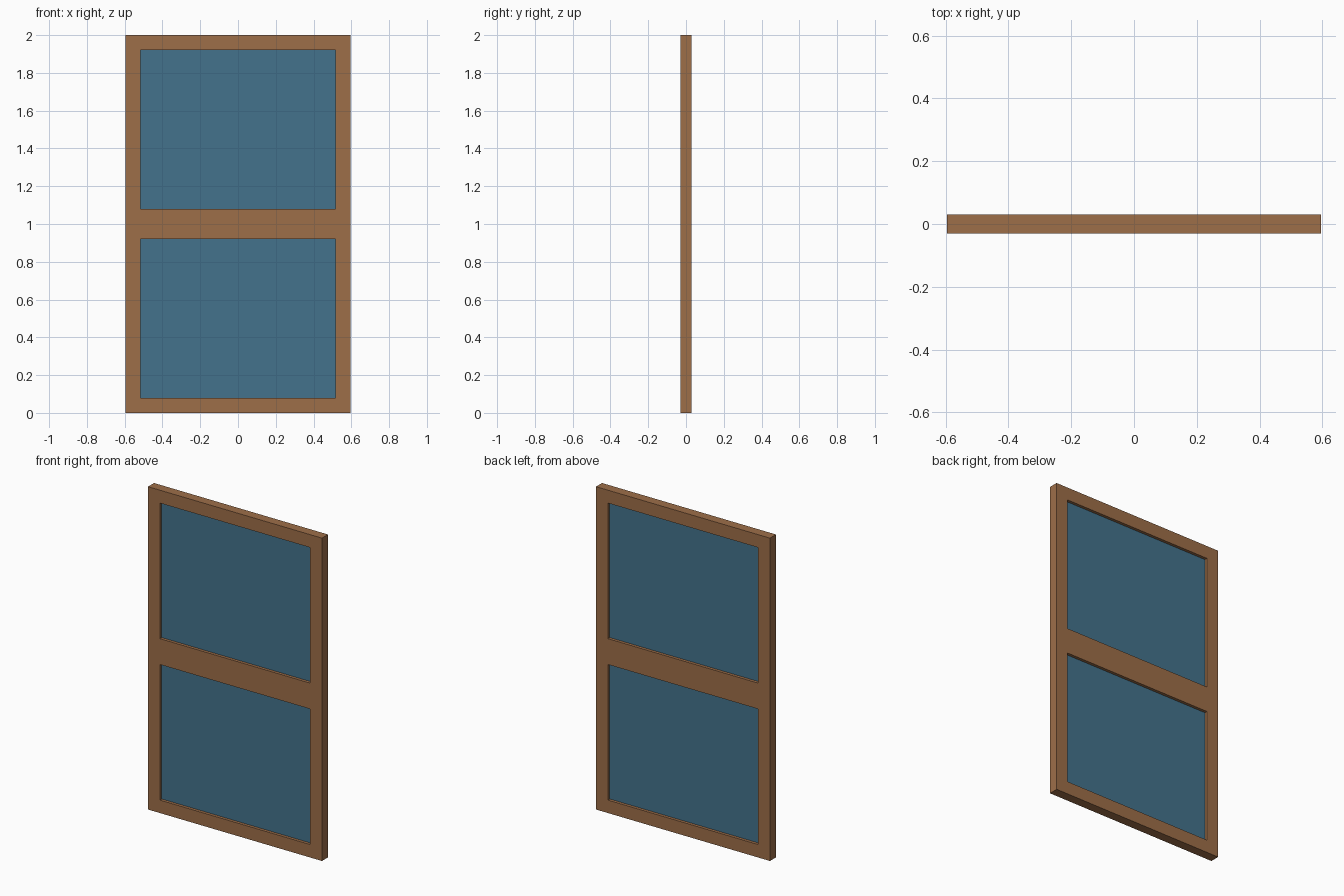
import bpy, bmesh

if "Cube" in bpy.data.objects:
    bpy.data.objects.remove(bpy.data.objects["Cube"])

W, D, H = 0.596, 0.0295, 2.0      # half width, half depth, height
PX = 0.515                        # half width of the openings
ROWS = [0.0, 0.08, 0.92, 1.08, 1.92, H]
COLS = [-W, -PX, PX, W]
GLASS = 0.011                     # half thickness of the panes


def material(name, rgb):
    m = bpy.data.materials.new(name)
    m.diffuse_color = (*rgb, 1)
    m.use_nodes = True
    m.node_tree.nodes["Principled BSDF"].inputs["Base Color"].default_value = m.diffuse_color
    return m


def finish(name, bm, mat):
    bmesh.ops.recalc_face_normals(bm, faces=bm.faces)
    me = bpy.data.meshes.new(name)
    bm.to_mesh(me)
    bm.free()
    me.materials.append(mat)
    ob = bpy.data.objects.new(name, me)
    bpy.context.collection.objects.link(ob)
    return ob


wood = material("brown wood", (0.34, 0.157, 0.066))
glass = material("blue glass", (0.056, 0.169, 0.262))

# Frame: a grid with the two pane cells left open, extruded through its depth
bm = bmesh.new()
grid = [[bm.verts.new((x, -D, z)) for x in COLS] for z in ROWS]
for r in range(5):
    for c in range(3):
        if c == 1 and r in (1, 3):
            continue
        bm.faces.new((grid[r][c], grid[r][c + 1], grid[r + 1][c + 1], grid[r + 1][c]))
ext = bmesh.ops.extrude_face_region(bm, geom=bm.faces[:], use_keep_orig=True)
back = [g for g in ext["geom"] if isinstance(g, bmesh.types.BMVert)]
bmesh.ops.translate(bm, verts=back, vec=(0, 2 * D, 0))
finish("window_frame", bm, wood)

# Panes: thin slabs recessed from both faces of the frame
for name, z0, z1 in (("lower_pane", ROWS[1], ROWS[2]), ("upper_pane", ROWS[3], ROWS[4])):
    bm = bmesh.new()
    bmesh.ops.create_cube(bm, size=1)
    bmesh.ops.scale(bm, verts=bm.verts, vec=(2 * PX, 2 * GLASS, z1 - z0))
    bmesh.ops.translate(bm, verts=bm.verts, vec=(0, 0, (z0 + z1) / 2))
    finish(name, bm, glass)
